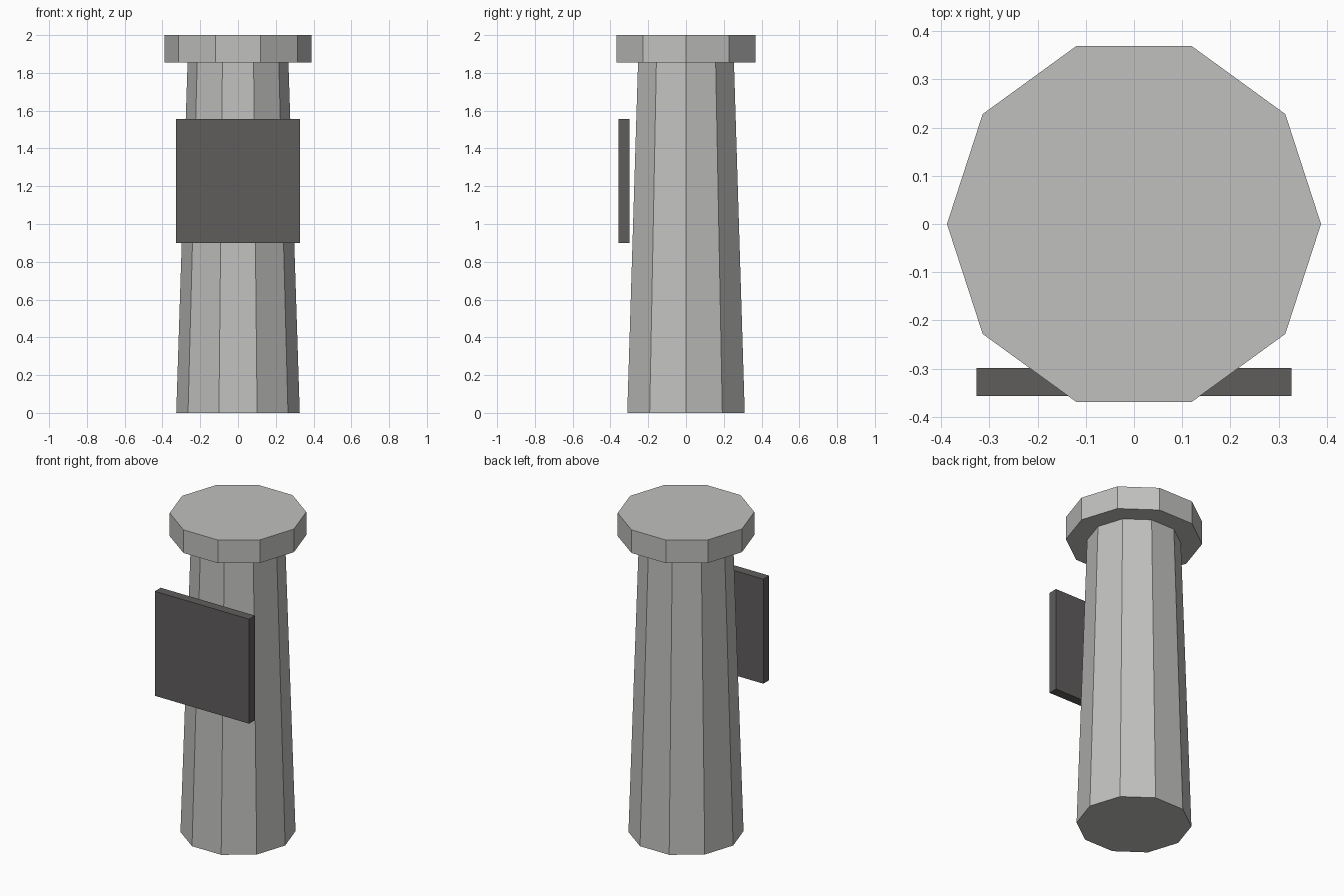
import bpy
import bmesh
from math import cos, sin, tau

SIDES = 10

cube = bpy.data.objects.get("Cube")
if cube:
    bpy.data.objects.remove(cube, do_unlink=True)


def make_material(name, color):
    mat = bpy.data.materials.new(name)
    mat.use_nodes = True
    mat.diffuse_color = color
    mat.node_tree.nodes["Principled BSDF"].inputs["Base Color"].default_value = color
    return mat


def add_prism(name, bottom, top, mat):
    """Flat-shaded solid between two rings of points."""
    bm = bmesh.new()
    low = [bm.verts.new(p) for p in bottom]
    high = [bm.verts.new(p) for p in top]
    bm.faces.new(low[::-1])
    bm.faces.new(high)
    for i in range(len(low)):
        j = (i + 1) % len(low)
        bm.faces.new((low[i], low[j], high[j], high[i]))
    mesh = bpy.data.meshes.new(name)
    bm.to_mesh(mesh)
    bm.free()
    mesh.materials.append(mat)
    obj = bpy.data.objects.new(name, mesh)
    bpy.context.collection.objects.link(obj)
    return obj


def ring(radius, z):
    return [(radius * cos(tau * i / SIDES), radius * sin(tau * i / SIDES), z)
            for i in range(SIDES)]


def rectangle(half_width, front, back, z):
    return [(-half_width, front, z), (half_width, front, z),
            (half_width, back, z), (-half_width, back, z)]


stone = make_material("light grey stone", (0.53, 0.53, 0.52, 1))
slate = make_material("dark grey slate", (0.115, 0.11, 0.107, 1))

# Tapered column and wider cap
add_prism("column", ring(0.327, 0), ring(0.267, 1.855), stone)
add_prism("cap", ring(0.388, 1.855), ring(0.388, 2), stone)

# Square panel standing just off the front of the column
add_prism("front_panel", rectangle(0.327, -0.357, -0.299, 0.9),
          rectangle(0.327, -0.357, -0.299, 1.555), slate)
